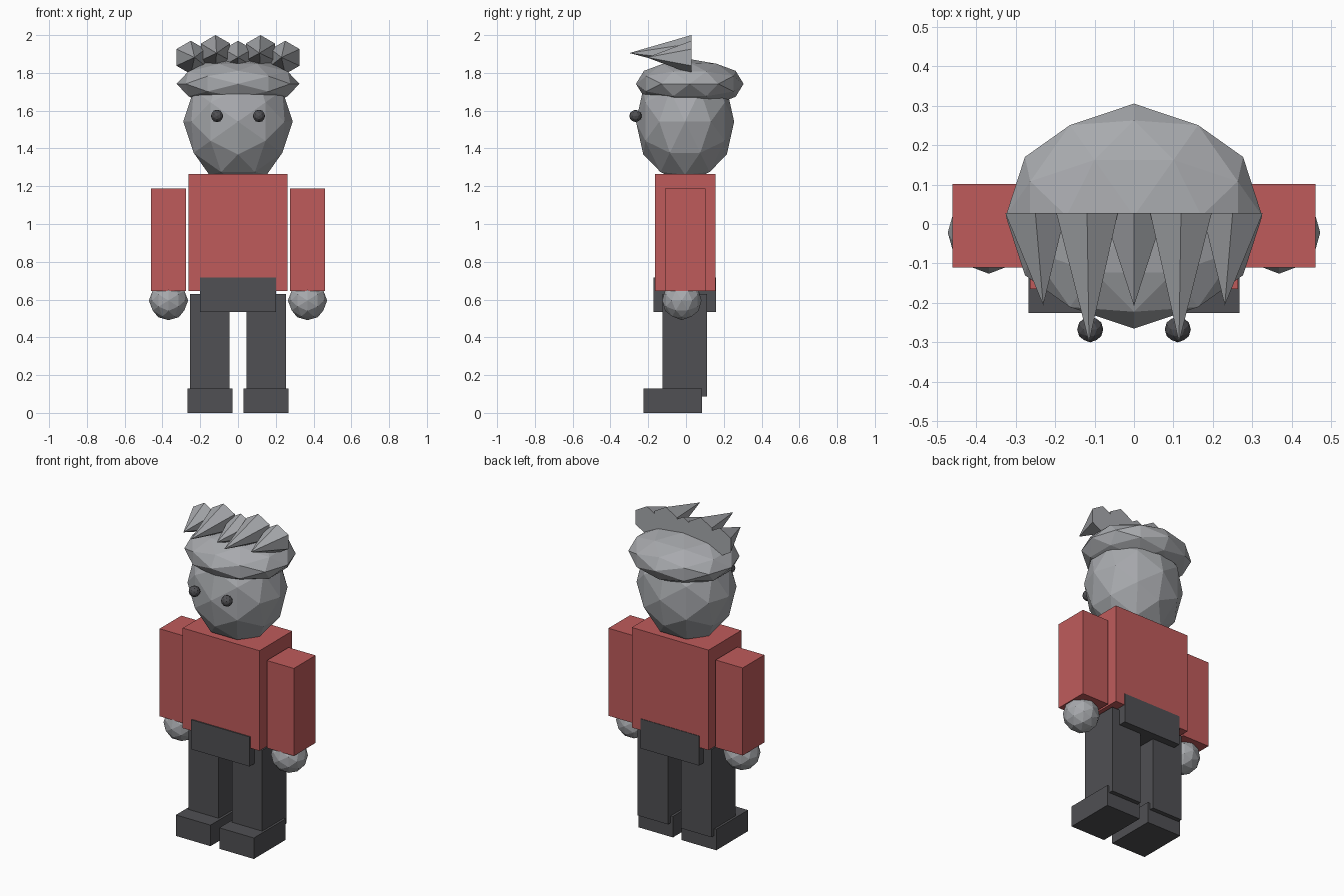
import bpy, bmesh, math
from mathutils import Matrix, Vector

cube = bpy.data.objects.get("Cube")
if cube:
    bpy.data.objects.remove(cube, do_unlink=True)


def material(name, color):
    m = bpy.data.materials.new(name)
    m.use_nodes = True
    m.diffuse_color = (*color, 1)
    m.node_tree.nodes["Principled BSDF"].inputs["Base Color"].default_value = (*color, 1)
    return m


GREY = material("light_grey", (0.39, 0.40, 0.42))
RED = material("shirt_red", (0.52, 0.105, 0.105))
DARK = material("charcoal", (0.08, 0.08, 0.087))


def finish(name, bm, mat):
    bmesh.ops.recalc_face_normals(bm, faces=bm.faces[:])
    mesh = bpy.data.meshes.new(name)
    bm.to_mesh(mesh)
    bm.free()
    mesh.materials.append(mat)
    obj = bpy.data.objects.new(name, mesh)
    bpy.context.collection.objects.link(obj)
    return obj


def box(name, mat, x, y, z):
    """Box given by its (min, max) range on each axis."""
    bm = bmesh.new()
    bmesh.ops.create_cube(bm, size=1)
    for v in bm.verts:
        v.co = [(a + b) / 2 + c * (b - a) for (a, b), c in zip((x, y, z), v.co)]
    return finish(name, bm, mat)


def faceted_ball(name, mat, center, radii):
    """Low-poly ball with an edge midpoint, not a corner, on top."""
    bm = bmesh.new()
    bmesh.ops.create_icosphere(bm, subdivisions=2, radius=1)
    tilt = Matrix.Rotation(-math.atan(2) / 2, 4, 'Y')
    place = Matrix.Translation(center) @ Matrix.Diagonal((*radii, 1)) @ tilt
    bmesh.ops.transform(bm, matrix=place, verts=bm.verts)
    return finish(name, bm, mat)


def spike(name, mat, base, tip, radius, sides=6):
    """Cone lying forward, with its flat base facing back."""
    bm = bmesh.new()
    base, tip = Vector(base), Vector(tip)
    ring = []
    for i in range(sides):
        a = math.tau * i / sides
        ring.append(bm.verts.new(base + radius * Vector((math.sin(a), 0, math.cos(a)))))
    point = bm.verts.new(tip)
    bm.faces.new(ring)
    for i in range(sides):
        bm.faces.new((ring[i], ring[(i + 1) % sides], point))
    return finish(name, bm, mat)


# Body
box("torso", RED, (-0.263, 0.263), (-0.165, 0.155), (0.645, 1.265))
box("hips", DARK, (-0.2, 0.2), (-0.172, 0.158), (0.534, 0.717))

# Head and cap of hair
faceted_ball("head", GREY, (0, -0.005, 1.542), (0.29, 0.26, 0.33))
faceted_ball("hair_cap", GREY, (0, 0.02, 1.742), (0.325, 0.285, 0.131))
spike("hair_spike_middle", GREY, (0, 0.028, 1.882), (0, -0.208, 1.882), 0.088)

# Paired parts
for side, s in (("left", 1), ("right", -1)):
    def span(a, b):
        return tuple(sorted((s * a, s * b)))

    box(f"{side}_arm", RED, span(0.275, 0.46), (-0.11, 0.102), (0.645, 1.187))
    faceted_ball(f"{side}_hand", GREY, (s * 0.368, -0.022, 0.595), (0.104,) * 3)
    box(f"{side}_leg", DARK, span(0.045, 0.253), (-0.125, 0.112), (0.087, 0.63))
    box(f"{side}_foot", DARK, span(0.03, 0.267), (-0.226, 0.085), (0, 0.13))
    faceted_ball(f"{side}_eye", DARK, (s * 0.111, -0.267, 1.572), (0.033,) * 3)
    spike(f"{side}_hair_spike_inner", GREY,
          (s * 0.119, 0.028, 1.91), (s * 0.114, -0.3, 1.905), 0.09)
    spike(f"{side}_hair_spike_outer", GREY,
          (s * 0.25, 0.028, 1.882), (s * 0.23, -0.206, 1.882), 0.088)
